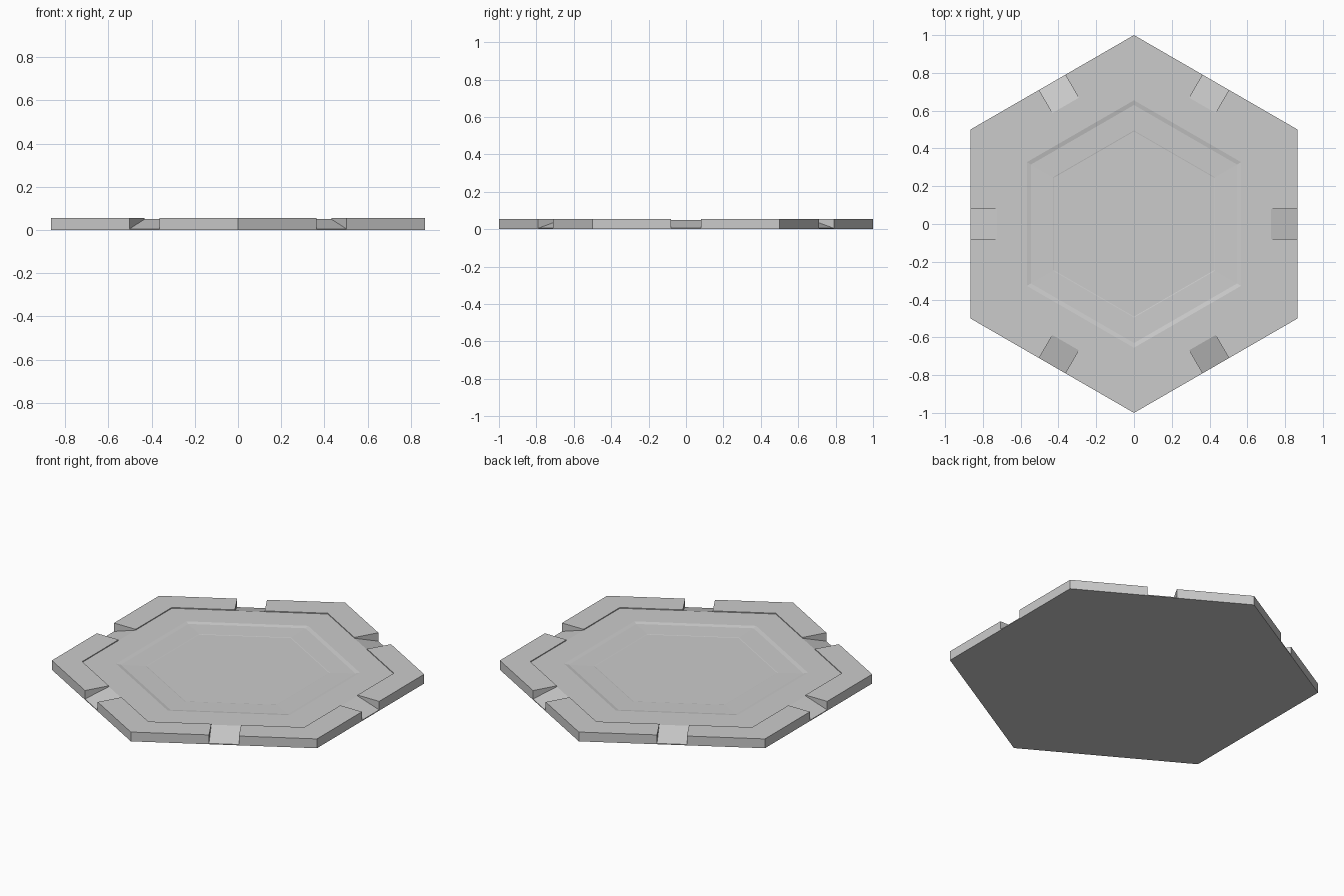
import bpy, bmesh, math
from mathutils import Matrix

if "Cube" in bpy.data.objects:
    bpy.data.objects.remove(bpy.data.objects["Cube"])

APOTHEM = math.cos(math.radians(30))
GAP = 0.08          # half width of each gateway
RIM_IN = 0.725      # inner apothem of the rim blocks


def finish(bm, name):
    bmesh.ops.recalc_face_normals(bm, faces=bm.faces)
    mesh = bpy.data.meshes.new(name)
    bm.to_mesh(mesh)
    bm.free()
    ob = bpy.data.objects.new(name, mesh)
    bpy.context.collection.objects.link(ob)
    return ob


def loft(bm, loops, closed_rings):
    """Skin consecutive loops of points and cap both ends."""
    rows = [[bm.verts.new(p) for p in loop] for loop in loops]
    for a, b in zip(rows, rows[1:]):
        n = len(a)
        for i in range(n):
            j = (i + 1) % n
            bm.faces.new((a[i], a[j], b[j], b[i]))
    bm.faces.new(rows[0])
    bm.faces.new(rows[-1])


def hexagon(r, z):
    return [(r * math.cos(math.radians(30 + 60 * k)),
             r * math.sin(math.radians(30 + 60 * k)), z) for k in range(6)]


# base plate: thin edge, ramp up, walkway, stepped shallow basin
profile = [(1.0, 0.0), (1.0, 0.005), (RIM_IN / APOTHEM, 0.05), (0.655, 0.05),
           (0.63, 0.045), (0.495, 0.042), (0.49, 0.041)]
bm = bmesh.new()
loft(bm, [hexagon(r, z) for r, z in profile], True)
finish(bm, "base_plate")

# corner rim blocks: wedge section swept round the corner between two gateways
section = [(APOTHEM, 0.005), (APOTHEM, 0.055), (RIM_IN, 0.055), (RIM_IN, 0.05)]


def edge_point(apothem, along, z, angle):
    c, s = math.cos(angle), math.sin(angle)
    return (apothem * c - along * s, apothem * s + along * c, z)


half = math.radians(30)
for k in range(6):
    bm = bmesh.new()
    start = [edge_point(a, GAP, z, -half) for a, z in section]
    corner = [(a / APOTHEM, 0, z) for a, z in section]
    end = [edge_point(a, -GAP, z, half) for a, z in section]
    loft(bm, [start, corner, end], True)
    turn = Matrix.Rotation(math.radians(30 + 60 * k), 4, 'Z')
    bmesh.ops.transform(bm, matrix=turn, verts=bm.verts)
    finish(bm, f"rim_block_{k + 1}")
